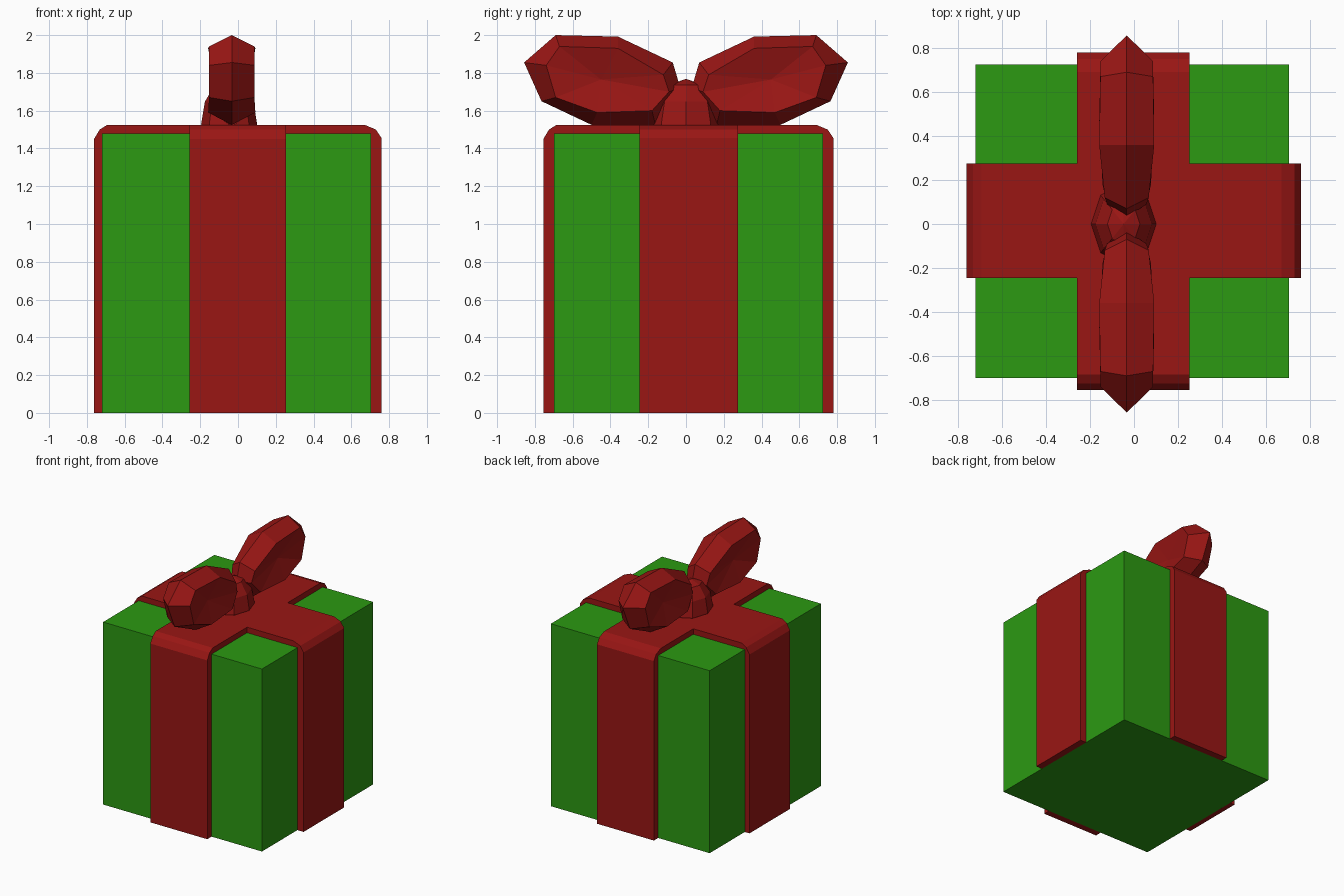
import bpy, bmesh
from mathutils import Matrix

if "Cube" in bpy.data.objects:
    bpy.data.objects.remove(bpy.data.objects["Cube"])


def material(name, color):
    m = bpy.data.materials.new(name)
    m.diffuse_color = (*color, 1)
    m.use_nodes = True
    m.node_tree.nodes["Principled BSDF"].inputs["Base Color"].default_value = m.diffuse_color
    return m


RED = material("ribbon_red", (0.32, 0.008, 0.007))
GREEN = material("paper_green", (0.025, 0.32, 0.006))


def finish(name, bm, mat):
    bmesh.ops.recalc_face_normals(bm, faces=bm.faces)
    me = bpy.data.meshes.new(name)
    bm.to_mesh(me)
    bm.free()
    me.materials.append(mat)
    ob = bpy.data.objects.new(name, me)
    bpy.context.collection.objects.link(ob)
    return ob


# Box
X0, X1, Y0, Y1, H = -0.72, 0.705, -0.70, 0.725, 1.48
bm = bmesh.new()
bmesh.ops.create_cube(bm, size=1, matrix=Matrix.Translation(
    ((X0 + X1) / 2, (Y0 + Y1) / 2, H / 2)) @ Matrix.Diagonal((X1 - X0, Y1 - Y0, H, 1)))
finish("box", bm, GREEN)


# Ribbon strips: folded profile with chamfered corners, extruded across its width
def strip(name, outer, inner, width, place):
    (o0, o1), (i0, i1) = outer, inner
    prof = [(o0, 0), (o0, 1.45), (o0 + 0.03, 1.50), (o0 + 0.07, 1.525),
            (o1 - 0.09, 1.525), (o1 - 0.03, 1.50), (o1, 1.455), (o1, 0),
            (i1, 0), (i1, H), (i0, H), (i0, 0)]
    bm = bmesh.new()
    a, b = ([bm.verts.new(place(u, w, z)) for u, z in prof] for w in width)
    n = len(prof)
    for i in range(n):
        j = (i + 1) % n
        bm.faces.new((a[i], a[j], b[j], b[i]))
    for s in (a, b):
        bm.faces.new(s)
    finish(name, bm, RED)


strip("ribbon_side_to_side", (-0.762, 0.76), (X0, X1), (-0.245, 0.275),
      lambda u, w, z: (u, w, z))
strip("ribbon_front_to_back", (-0.755, 0.78), (Y0, Y1), (-0.258, 0.253),
      lambda u, w, z: (w, u, z))

# Bow loops: ridged outline, inset rims and dented sides
RIDGE = [(0.03, 1.72), (0.07, 1.855), (0.36, 1.992), (0.69, 2.0),
         (0.857, 1.855), (0.765, 1.65), (0.50, 1.525), (0.16, 1.515)]
RIM = [(0.09, 1.70), (0.12, 1.79), (0.36, 1.93), (0.67, 1.94),
       (0.74, 1.84), (0.69, 1.67), (0.47, 1.59), (0.18, 1.60)]
HALF = [0.09, 0.10, 0.125, 0.12, 0.12, 0.12, 0.125, 0.11]
CX = -0.033


def bow_loop(name, s):
    bm = bmesh.new()
    ridge = [bm.verts.new((CX, s * y, z)) for y, z in RIDGE]
    n = len(ridge)
    for side in (-1, 1):
        rim = [bm.verts.new((CX + side * h, s * y, z)) for (y, z), h in zip(RIM, HALF)]
        dent = bm.verts.new((CX + side * 0.075, s * 0.45, 1.765))
        for i in range(n):
            j = (i + 1) % n
            bm.faces.new((ridge[i], ridge[j], rim[j], rim[i]))
            bm.faces.new((rim[i], rim[j], dent))
    finish(name, bm, RED)


bow_loop("bow_loop_back", 1)
bow_loop("bow_loop_front", -1)

# Bow knot: low-poly dome sitting on the ribbon
bm = bmesh.new()
bmesh.ops.create_uvsphere(bm, u_segments=8, v_segments=6, radius=1, matrix=Matrix.Translation(
    (-0.047, 0, 1.53)) @ Matrix.Diagonal((0.148, 0.185, 0.238, 1)))
bmesh.ops.bisect_plane(bm, geom=bm.verts[:] + bm.edges[:] + bm.faces[:],
                       plane_co=(0, 0, 1.5), plane_no=(0, 0, 1), clear_inner=True)
bmesh.ops.holes_fill(bm, edges=[e for e in bm.edges if e.is_boundary])
finish("bow_knot", bm, RED)
